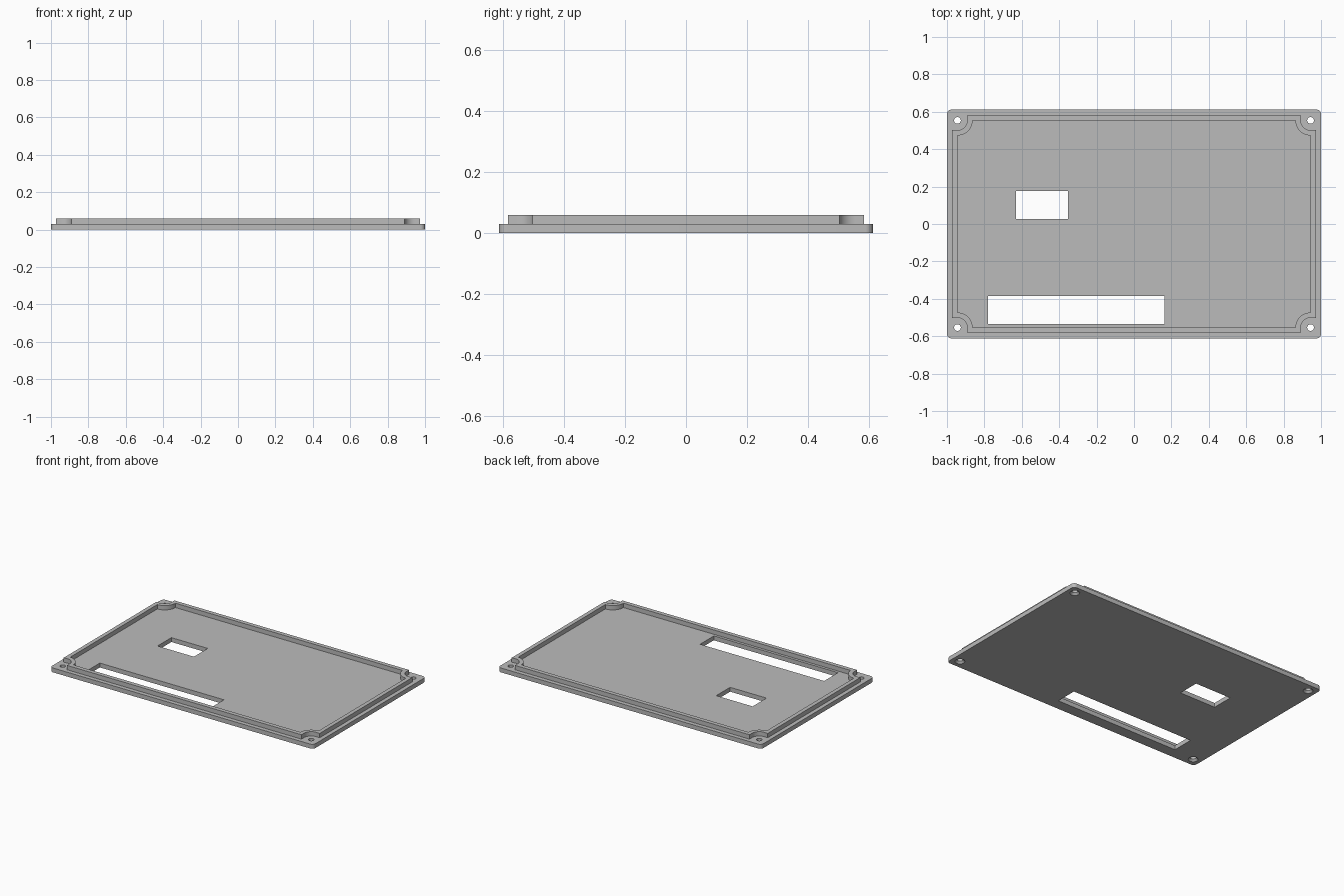
import bpy, bmesh
from math import cos, sin, pi

old = bpy.data.objects.get("Cube")
if old:
    bpy.data.objects.remove(old, do_unlink=True)

# Plain grey plastic
grey = bpy.data.materials.new("grey_plastic")
grey.use_nodes = True
colour = (0.5, 0.5, 0.5, 1)
grey.diffuse_color = colour
grey.node_tree.nodes["Principled BSDF"].inputs["Base Color"].default_value = colour

THICK, TOP = 0.03, 0.06
HOLE_X, HOLE_Y = 0.944, 0.554


def prism(name, pts, z0, z1):
    """Extrude a closed outline between two heights."""
    bm = bmesh.new()
    face = bm.faces.new([bm.verts.new((x, y, z0)) for x, y in pts])
    ext = bmesh.ops.extrude_face_region(bm, geom=[face])["geom"]
    for v in ext:
        if isinstance(v, bmesh.types.BMVert):
            v.co.z = z1
    bmesh.ops.recalc_face_normals(bm, faces=bm.faces)
    mesh = bpy.data.meshes.new(name)
    bm.to_mesh(mesh)
    bm.free()
    mesh.materials.append(grey)
    obj = bpy.data.objects.new(name, mesh)
    bpy.context.collection.objects.link(obj)
    return obj


def cut(target, cutter):
    """Subtract the cutter, apply, and discard it."""
    mod = target.modifiers.new("cut", "BOOLEAN")
    mod.operation, mod.solver, mod.object = "DIFFERENCE", "EXACT", cutter
    bpy.context.view_layer.objects.active = target
    bpy.ops.object.modifier_apply(modifier=mod.name)
    bpy.data.objects.remove(cutter, do_unlink=True)


def arc(cx, cy, r, a0, a1, n=12):
    return [(cx + r * cos(a0 + (a1 - a0) * i / n),
             cy + r * sin(a0 + (a1 - a0) * i / n)) for i in range(n + 1)]


def four_corners(corner):
    """Mirror one corner's points (counter-clockwise) into a full outline."""
    pts = []
    for sx, sy in ((1, 1), (-1, 1), (-1, -1), (1, -1)):
        part = [(sx * x, sy * y) for x, y in corner]
        pts += part if sx * sy > 0 else part[::-1]
    return pts


def rect(x0, x1, y0, y1):
    return [(x0, y0), (x1, y0), (x1, y1), (x0, y1)]


# Base plate with rounded corners
plate = prism("base_plate", four_corners(arc(0.975, 0.587, 0.025, 0, pi / 2, 8)), 0, THICK)

# Two rectangular openings
for box in ((-0.63, -0.354, 0.027, 0.177), (-0.78, 0.163, -0.535, -0.385)):
    cut(plate, prism("window_cutter", rect(*box), -0.1, 0.1))

# Screw holes, countersunk from below
for sx in (-1, 1):
    for sy in (-1, 1):
        x, y = sx * HOLE_X, sy * HOLE_Y
        cut(plate, prism("hole_cutter", arc(x, y, 0.018, 0, 2 * pi, 24)[:-1], -0.1, 0.1))
        bpy.ops.mesh.primitive_cone_add(vertices=24, radius1=0.032, radius2=0.016,
                                        depth=0.016, location=(x, y, 0.007))
        cut(plate, bpy.context.object)

# Raised rim, notched around each screw hole
outer = [(0.972, 0.503)] + arc(HOLE_X, HOLE_Y, 0.053, 1.5 * pi, pi) + [(0.891, 0.583)]
inner = arc(HOLE_X, HOLE_Y, 0.081, 1.5 * pi, pi)
rim = prism("raised_rim", four_corners(outer), THICK, TOP)
cut(rim, prism("rim_cutter", four_corners(inner), 0, 0.1))

# Smooth the curved walls, keep edges crisp
for obj in (plate, rim):
    bpy.ops.object.select_all(action="DESELECT")
    obj.select_set(True)
    bpy.context.view_layer.objects.active = obj
    bpy.ops.object.shade_smooth_by_angle(angle=0.5)
